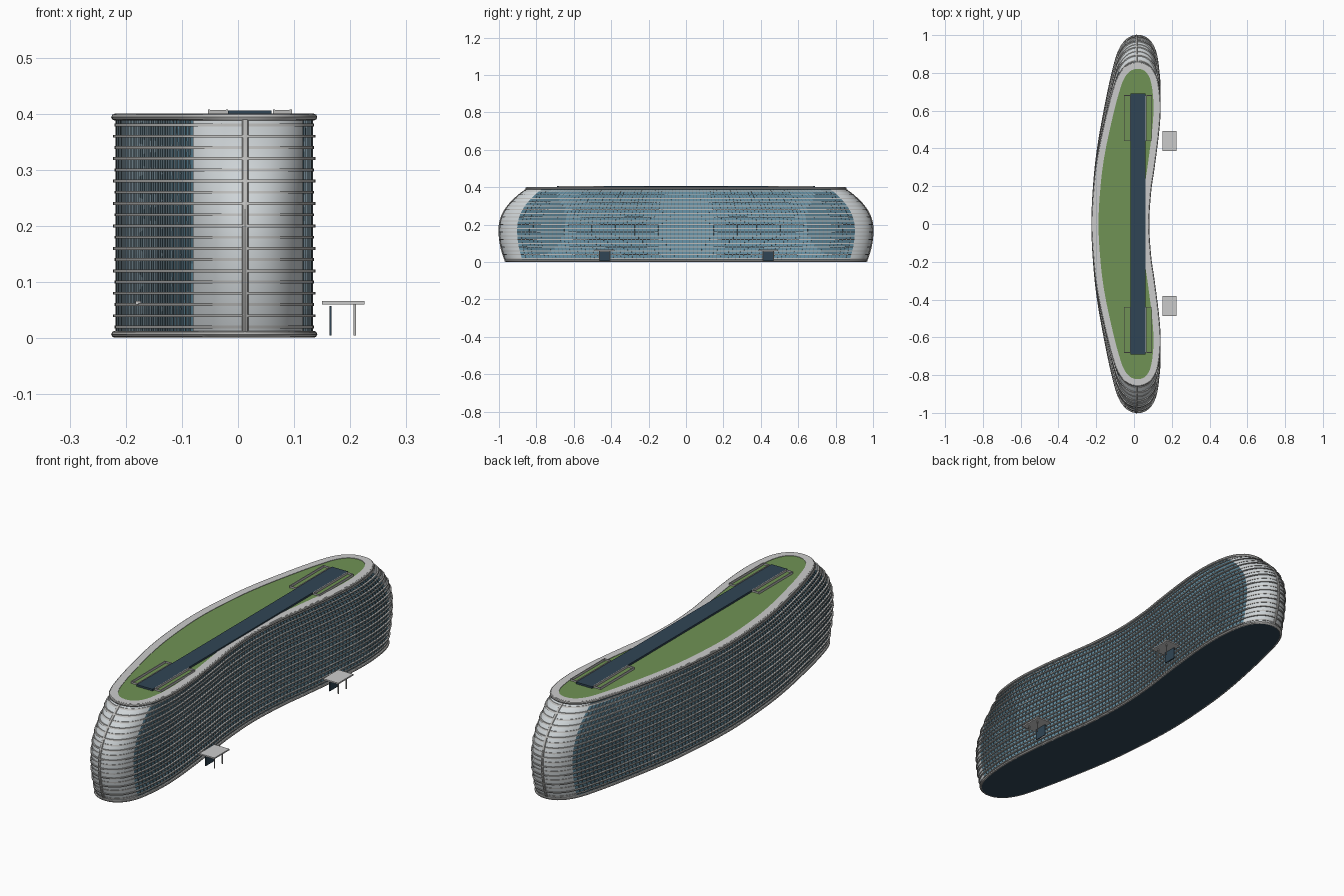
import bpy, bmesh, math
from mathutils import Vector

if "Cube" in bpy.data.objects:
    bpy.data.objects.remove(bpy.data.objects["Cube"])

N = 200          # samples round the plan outline
TOP = 0.39


def mat(name, c):
    m = bpy.data.materials.new(name)
    m.diffuse_color = (*c, 1)
    m.use_nodes = True
    m.node_tree.nodes["Principled BSDF"].inputs["Base Color"].default_value = m.diffuse_color
    return m


GLASS = mat("blue_glass", (0.14, 0.30, 0.40))
DARKGLASS = mat("dark_glass", (0.09, 0.20, 0.27))
METAL = mat("metal", (0.50, 0.50, 0.49))
PANEL = mat("silver_panel", (0.62, 0.66, 0.68))
PALE = mat("pale_concrete", (0.66, 0.66, 0.64))
GRASS = mat("grass", (0.16, 0.29, 0.09))
NAVY = mat("navy", (0.03, 0.06, 0.09))
FRAME = mat("dark_frame", (0.12, 0.17, 0.20))


def stretch(z):
    # bulging end profile: plan length factor at each height
    if z < 0.17:
        return 0.994 - 0.036 * ((0.17 - z) / 0.17) ** 2
    return 0.994 - 0.145 * ((z - 0.17) / 0.22) ** 2.2


# kidney-shaped plan: half outline, mirrored in y
half = [(-.215, 0), (-.203, .25), (-.18, .45), (-.14, .67), (-.107, .82), (-.077, .92),
        (-.035, .98), (.02, 1), (.073, .98), (.109, .92), (.126, .82), (.13, .7),
        (.12, .55), (.098, .35), (.08, .2), (.07, 0)]
ctrl = [Vector(p) for p in half] + [Vector((x, -y)) for x, y in half[-2:0:-1]]


def resample(c, n):
    dense, k = [], len(c)
    for i in range(k):
        a, b, d, e = c[i - 1], c[i], c[(i + 1) % k], c[(i + 2) % k]
        for s in range(30):
            t = s / 30
            dense.append(0.5 * (2 * b + (d - a) * t + (2 * a - 5 * b + 4 * d - e) * t * t
                                + (3 * b - a - 3 * d + e) * t ** 3))
    acc = [0]
    for i in range(len(dense)):
        acc.append(acc[-1] + (dense[(i + 1) % len(dense)] - dense[i]).length)
    out, j = [], 0
    for i in range(n):
        target = acc[-1] * i / n
        while acc[j + 1] < target:
            j += 1
        f = (target - acc[j]) / (acc[j + 1] - acc[j])
        out.append(dense[j].lerp(dense[(j + 1) % len(dense)], f))
    return out


plan = resample(ctrl, N)


def point(i, z, off=0.0, side=0.0):
    # point on the facade, pushed outward by off and along it by side
    s = stretch(min(z, TOP))
    p, a, b = plan[i % N], plan[(i - 1) % N], plan[(i + 1) % N]
    t = Vector((b.x - a.x, (b.y - a.y) * s)).normalized()
    return Vector((p.x - t.y * off + t.x * side, p.y * s + t.x * off + t.y * side, z))


def finish(name, bm, mats, smooth=False):
    bmesh.ops.recalc_face_normals(bm, faces=bm.faces)
    me = bpy.data.meshes.new(name)
    bm.to_mesh(me)
    bm.free()
    for m in mats:
        me.materials.append(m)
    ob = bpy.data.objects.new(name, me)
    bpy.context.collection.objects.link(ob)
    if smooth:
        bpy.ops.object.select_all(action='DESELECT')
        ob.select_set(True)
        bpy.context.view_layer.objects.active = ob
        bpy.ops.object.shade_smooth_by_angle(angle=math.radians(35))
    return ob


def sweep(bm, profile, ids=range(N), closed=True, loop=True):
    # sweep an (offset, z) profile round the outline
    rows = [[bm.verts.new(point(i, z, o)) for o, z in profile] for i in ids]
    n, m = len(rows), len(profile)
    for i in range(n if loop else n - 1):
        for j in range(m if closed else m - 1):
            a, b = rows[i], rows[(i + 1) % n]
            k = (j + 1) % m
            bm.faces.new((a[j], b[j], b[k], a[k]))


def box(bm, x0, x1, y0, y1, z0, z1):
    vs = bmesh.ops.create_cube(bm, size=1)["verts"]
    for v in vs:
        v.co = Vector(((x0 + x1) / 2 + v.co.x * (x1 - x0), (y0 + y1) / 2 + v.co.y * (y1 - y0),
                       (z0 + z1) / 2 + v.co.z * (z1 - z0)))


def disc(name, z, off, m):
    bm = bmesh.new()
    bm.faces.new([bm.verts.new(point(i, z, off)) for i in range(N)])
    bmesh.ops.triangulate(bm, faces=bm.faces)
    finish(name, bm, [m])


def tube(r, o, z):
    return [(o + r * math.cos(k * math.pi / 4), z + r * math.sin(k * math.pi / 4)) for k in range(8)]


levels = [0.004 + (TOP - 0.004) * k / 24 for k in range(25)]

# glass facade with darker oval zones near the ends
bm = bmesh.new()
sweep(bm, [(0, z) for z in levels], closed=False)
for f in bm.faces:
    c = f.calc_center_median()
    if ((abs(c.y) - 0.78) / 0.14) ** 2 + ((c.z - 0.22) / 0.18) ** 2 < 1:
        f.material_index = 1
finish("glass_facade", bm, [GLASS, DARKGLASS], True)

# silver end panels
bm = bmesh.new()
for s in (1, -1):
    ids = [i for i in range(N) if plan[i].y * s > 0.9]
    sweep(bm, [(0.003, z) for z in levels], ids, False, False)
finish("end_panels", bm, [PANEL], True)

# horizontal sunshade slats at every level
bm = bmesh.new()
for k in range(1, 20):
    z, d = 0.02 * k, (0.008 if k % 2 == 0 else 0.005)
    sweep(bm, [(-0.001, z - .0025), (d, z - .0025), (d, z + .0025), (-0.001, z + .0025)])
finish("sunshade_slats", bm, [METAL], True)

# vertical mullions following the bulge
bm = bmesh.new()
for i in range(N):
    if abs(plan[i].y) > 0.9:
        continue
    rows = [[bm.verts.new(point(i, z, o, w)) for o, w in
             ((0, -.0012), (.003, -.0012), (.003, .0012), (0, .0012))] for z in levels[::3]]
    for a, b in zip(rows, rows[1:]):
        for j in range(3):
            bm.faces.new((a[j], a[j + 1], b[j + 1], b[j]))
finish("mullions", bm, [FRAME])

# rounded base and roof rims, central end ribs
for name, o, z in (("base_rim", 0.005, 0.007), ("roof_rim", 0.005, 0.394)):
    bm = bmesh.new()
    sweep(bm, tube(0.006, o, z))
    finish(name, bm, [METAL], True)
bm = bmesh.new()
for s in (1, -1):
    tip = max(range(N), key=lambda i: plan[i].y * s)
    rows = []
    for z in levels:
        c = point(tip, z, 0.004)
        rows.append([bm.verts.new(c + Vector((0.006 * math.cos(a * math.pi / 4),
                     0.005 * math.sin(a * math.pi / 4), 0))) for a in range(8)])
    for a, b in zip(rows, rows[1:]):
        for j in range(8):
            bm.faces.new((a[j], a[(j + 1) % 8], b[(j + 1) % 8], b[j]))
finish("end_ribs", bm, [METAL], True)

# parapet, grass roof and underside
bm = bmesh.new()
sweep(bm, [(0.004, 0.39), (0.004, 0.4), (-0.027, 0.4), (-0.027, 0.39)])
finish("parapet", bm, [PALE], True)
disc("grass_roof", 0.398, -0.026, GRASS)
disc("underside", 0.002, 0.003, NAVY)

# long rooflight strip and roof rails
bm = bmesh.new()
box(bm, -0.018, 0.06, -0.69, 0.69, 0.396, 0.406)
finish("rooflight", bm, [NAVY])
bm = bmesh.new()
for s in (1, -1):
    for x in (-0.052, -0.02, 0.064, 0.094):
        box(bm, x - .0018, x + .0018, *sorted((.44 * s, .68 * s)), 0.397, 0.408)
    for y in (0.44, 0.68):
        for x0, x1 in ((-0.052, -0.02), (0.064, 0.094)):
            box(bm, x0, x1, y * s - .0018, y * s + .0018, 0.4, 0.407)
finish("roof_rails", bm, [METAL])

# entrance canopies, doors and posts
slab, door, post = bmesh.new(), bmesh.new(), bmesh.new()
for y in (0.44, -0.435):
    box(slab, 0.15, 0.225, y - .053, y + .053, 0.06, 0.066)
    box(slab, -0.183, -0.11, y - .053, y + .053, 0.06, 0.066)
    box(door, 0.163, 0.167, y - .03, y + .03, 0.005, 0.057)
    for d in (-.028, .028):
        box(post, 0.206, 0.21, y + d - .002, y + d + .002, 0.005, 0.06)
finish("canopies", slab, [PALE])
finish("entrance_doors", door, [NAVY])
finish("canopy_posts", post, [METAL])
